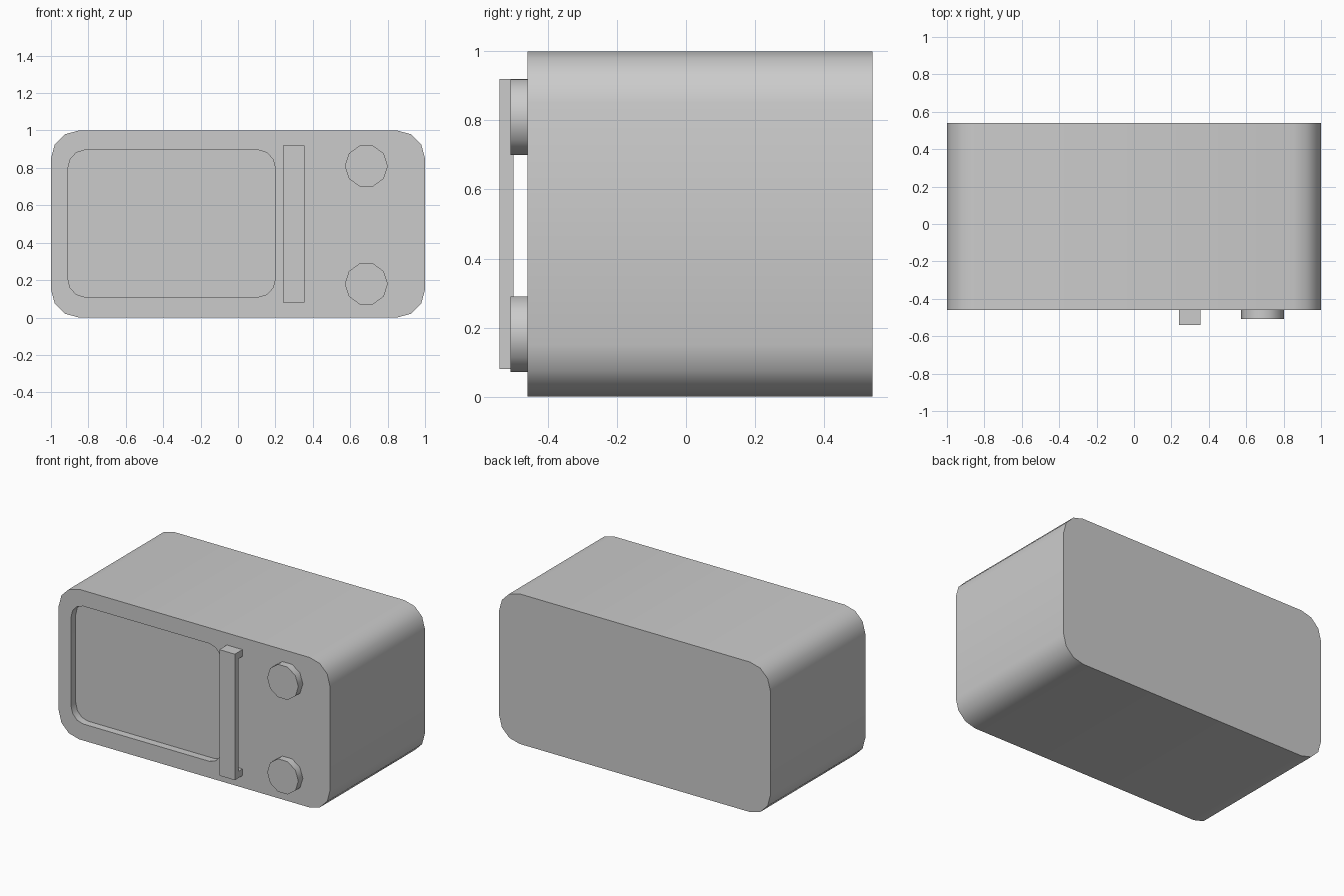
import bpy, bmesh, math

if "Cube" in bpy.data.objects:
    bpy.data.objects.remove(bpy.data.objects["Cube"])

FRONT, BACK = -0.46, 0.54


def rounded_rect(x0, x1, z0, z1, rx, rz, segments=3):
    """Points (x, z) of a rectangle with rounded corners, anticlockwise."""
    points = []
    corners = [(x1 - rx, z1 - rz), (x0 + rx, z1 - rz), (x0 + rx, z0 + rz), (x1 - rx, z0 + rz)]
    for i, (cx, cz) in enumerate(corners):
        for s in range(segments + 1):
            a = math.pi / 2 * (i + s / segments)
            points.append((cx + rx * math.cos(a), cz + rz * math.sin(a)))
    return points


def skin(name, rings):
    """Join matching rings of 3D points with quads and cap both ends."""
    bm = bmesh.new()
    loops = [[bm.verts.new(p) for p in ring] for ring in rings]
    n = len(loops[0])
    for a, b in zip(loops, loops[1:]):
        for i in range(n):
            j = (i + 1) % n
            bm.faces.new((a[i], a[j], b[j], b[i]))
    bm.faces.new(loops[0])
    bm.faces.new(loops[-1])
    bmesh.ops.recalc_face_normals(bm, faces=bm.faces)
    mesh = bpy.data.meshes.new(name)
    bm.to_mesh(mesh)
    bm.free()
    obj = bpy.data.objects.new(name, mesh)
    bpy.context.collection.objects.link(obj)
    bpy.ops.object.select_all(action='DESELECT')
    obj.select_set(True)
    bpy.context.view_layer.objects.active = obj
    bpy.ops.object.shade_smooth_by_angle(angle=math.radians(40))
    return obj


def at_depth(points, y):
    return [(x, y, z) for x, z in points]


# Oven body with the recessed door window
shell = rounded_rect(-1, 1, 0, 1, 0.15, 0.15)
window = rounded_rect(-0.91, 0.20, 0.11, 0.895, 0.09, 0.10)
skin("oven_body", [at_depth(shell, BACK), at_depth(shell, FRONT),
                   at_depth(window, FRONT), at_depth(window, FRONT + 0.05)])

# Door handle: a bar standing off the door on two short feet
bar, front = -0.50, -0.54
low, high, foot = 0.08, 0.92, 0.045
profile = [(FRONT, low), (front, low), (front, high), (FRONT, high),
           (FRONT, high - foot), (bar, high - foot), (bar, low + foot), (FRONT, low + foot)]
skin("door_handle", [[(x, y, z) for y, z in profile] for x in (0.24, 0.355)])

# Ten-sided control knobs
for name, z in (("upper_knob", 0.81), ("lower_knob", 0.18)):
    circle = [(0.686 + 0.115 * math.cos(math.tau * i / 10),
               z + 0.115 * math.sin(math.tau * i / 10)) for i in range(10)]
    skin(name, [at_depth(circle, FRONT), at_depth(circle, -0.508)])
